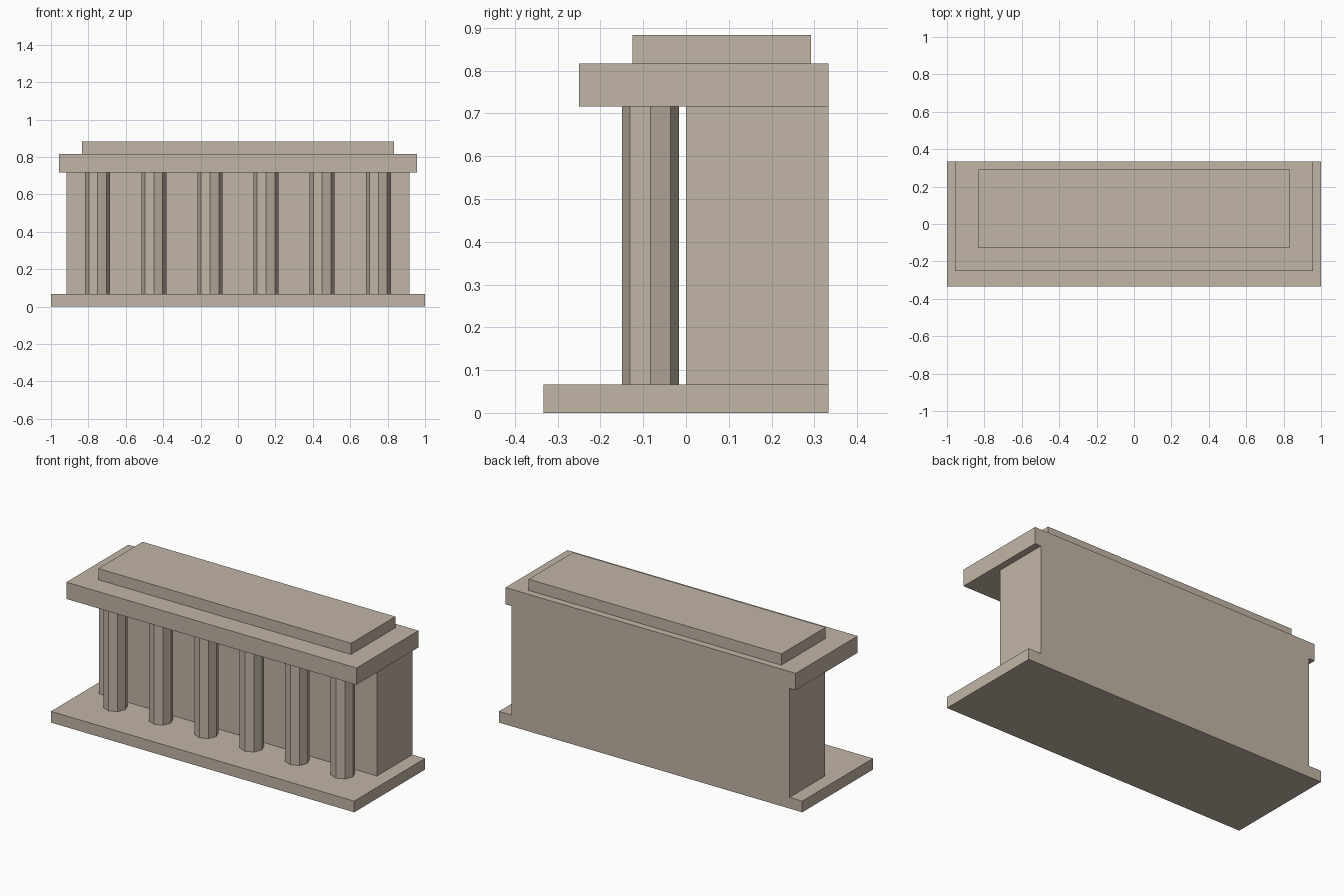
import bpy, bmesh
from mathutils import Matrix, Vector

if "Cube" in bpy.data.objects:
    bpy.data.objects.remove(bpy.data.objects["Cube"])

stone = bpy.data.materials.new("stone")
stone.diffuse_color = (0.54, 0.46, 0.38, 1)
stone.use_nodes = True
stone.node_tree.nodes["Principled BSDF"].inputs["Base Color"].default_value = stone.diffuse_color


def finish(name, bm):
    mesh = bpy.data.meshes.new(name)
    bm.to_mesh(mesh)
    bm.free()
    mesh.materials.append(stone)
    bpy.context.collection.objects.link(bpy.data.objects.new(name, mesh))


def block(name, half_x, y0, y1, z0, z1):
    bm = bmesh.new()
    mat = (Matrix.Translation(Vector((0, (y0 + y1) / 2, (z0 + z1) / 2)))
           @ Matrix.Diagonal((2 * half_x, y1 - y0, z1 - z0, 1)))
    bmesh.ops.create_cube(bm, size=1, matrix=mat)
    finish(name, bm)


def column(name, x, y, z0, z1, radius):
    bm = bmesh.new()
    bmesh.ops.create_cone(bm, cap_ends=True, segments=8, radius1=radius,
                          radius2=radius, depth=z1 - z0,
                          matrix=Matrix.Translation((x, y, (z0 + z1) / 2)))
    finish(name, bm)


FLOOR, CEILING = 0.0667, 0.7167

# Stacked slabs and the rear hall
block("base_slab", 1.0, -0.3333, 0.3333, 0, FLOOR)
block("hall", 0.9167, 0, 0.3333, FLOOR, CEILING)
block("roof_slab", 0.9567, -0.25, 0.3333, CEILING, 0.8167)
block("roof_cap", 0.8333, -0.125, 0.2917, 0.8167, 0.8833)

# Row of octagonal columns along the front
for i in range(6):
    column(f"column_{i + 1}", -0.75 + 0.3 * i, -0.0833, FLOOR, CEILING, 0.0667)
